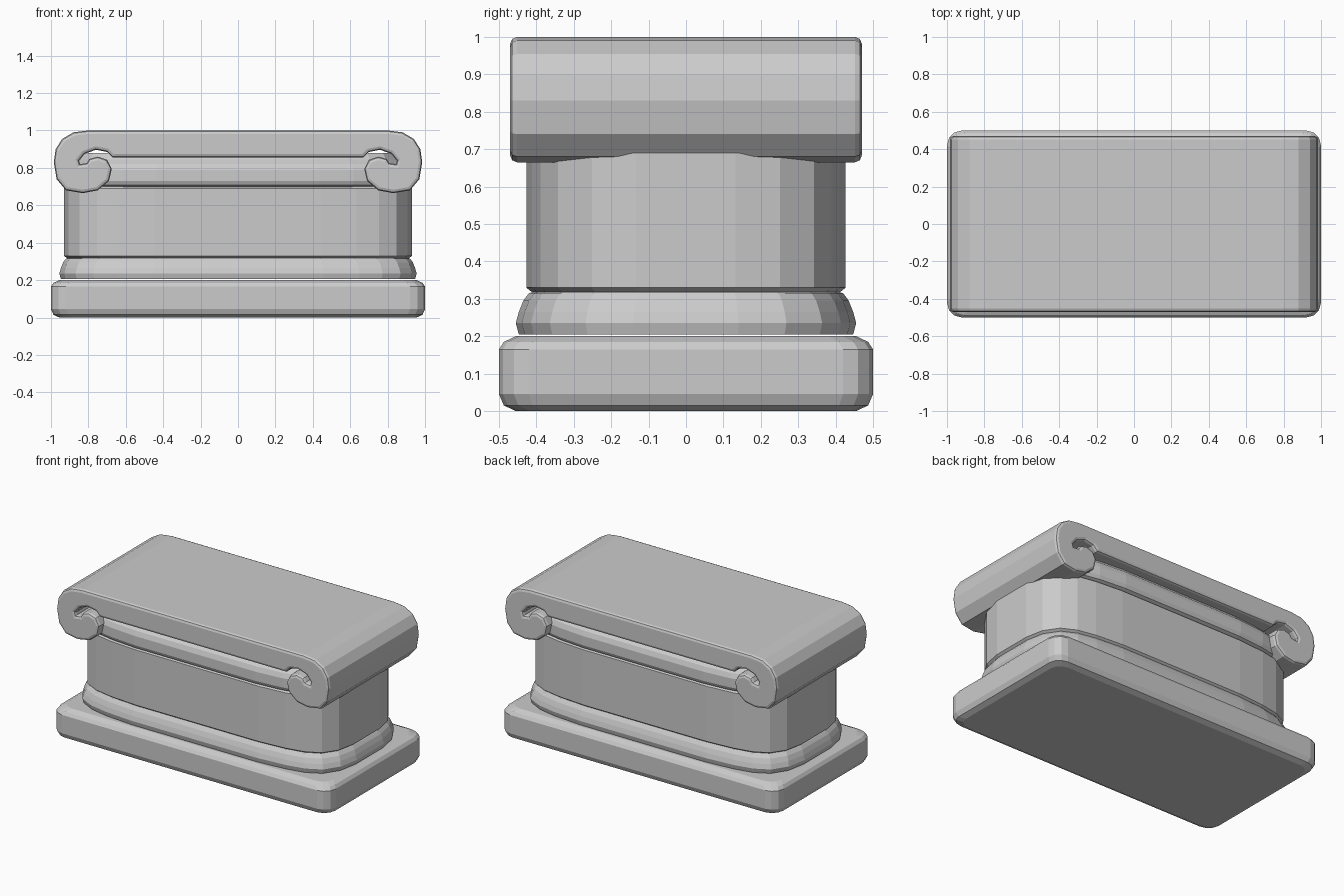
import bpy, bmesh
from math import sin, cos, pi

if "Cube" in bpy.data.objects:
    bpy.data.objects.remove(bpy.data.objects["Cube"])


def finish(name, bm):
    bmesh.ops.recalc_face_normals(bm, faces=bm.faces[:])
    me = bpy.data.meshes.new(name)
    bm.to_mesh(me)
    bm.free()
    ob = bpy.data.objects.new(name, me)
    bpy.context.collection.objects.link(ob)
    return ob


def mirror4(quarter):
    # quarter runs from the +x side round to the +y side
    half = quarter + [(-x, y) for x, y in reversed(quarter)]
    return half + [(-x, -y) for x, y in half]


def stack(name, plan, hx, hy, levels):
    # plan is a unit outline; levels are (inset, z)
    bm = bmesh.new()
    rings = [[bm.verts.new((px * (hx - d), py * (hy - d), z)) for px, py in plan]
             for d, z in levels]
    n = len(plan)
    for a, b in zip(rings, rings[1:]):
        for i in range(n):
            j = (i + 1) % n
            bm.faces.new((a[i], a[j], b[j], b[i]))
    bm.faces.new(rings[0][::-1])
    bm.faces.new(rings[-1])
    return finish(name, bm)


# Outlines: rounded rectangle for the plinth, soft oval for the column
R = 0.08
rect = mirror4([(1 - R + R * cos(i * pi / 6), (0.5 - R + R * sin(i * pi / 6)) / 0.5)
                for i in range(4)])
oval = mirror4([(1, 0.31), (0.975, 0.59), (0.91, 0.80), (0.81, 0.91),
                (0.68, 0.965), (0.48, 1)])

# Plinth
stack("plinth", rect, 1.0, 0.5,
      [(0.045, 0), (0.013, 0.015), (0, 0.045), (0, 0.165), (0.013, 0.185), (0.045, 0.2)])

# Lower moulding
stack("base_moulding", oval, 0.955, 0.455,
      [(0.008, 0.205), (0, 0.235), (0.008, 0.265), (0.02, 0.295), (0.035, 0.315), (0.05, 0.32)])

# Shaft
stack("shaft", oval, 0.93, 0.427,
      [(0.015, 0.318), (0, 0.33), (0, 0.69), (0.015, 0.702)])

# Upper moulding under the scroll slab
stack("neck_moulding", oval, 0.91, 0.447,
      [(0.03, 0.698), (0.01, 0.708), (0, 0.73), (0, 0.79), (0.012, 0.82), (0.04, 0.845), (0.06, 0.88)])

# Scroll slab: right half profile mirrored, extruded front to back
curl = [(0.67, 0.855), (0.70, 0.885), (0.76, 0.897), (0.82, 0.875), (0.85, 0.838),
        (0.845, 0.82), (0.81, 0.825), (0.795, 0.848), (0.75, 0.86), (0.70, 0.843),
        (0.675, 0.795), (0.69, 0.73), (0.75, 0.68), (0.83, 0.665), (0.92, 0.68),
        (0.97, 0.74), (0.985, 0.83), (0.975, 0.90), (0.94, 0.955), (0.88, 0.99),
        (0.80, 1.0)]
profile = curl + [(-x, z) for x, z in reversed(curl)]
bm = bmesh.new()
front = bm.faces.new([bm.verts.new((x, -0.47, z)) for x, z in profile])
ext = bmesh.ops.extrude_face_region(bm, geom=[front], use_keep_orig=True)
bmesh.ops.translate(bm, vec=(0, 0.94, 0),
                    verts=[v for v in ext["geom"] if isinstance(v, bmesh.types.BMVert)])
bmesh.ops.recalc_face_normals(bm, faces=bm.faces[:])
rim = [e for e in bm.edges if abs(e.verts[0].co.y - e.verts[1].co.y) < 1e-5]
bmesh.ops.bevel(bm, geom=rim, offset=0.018, offset_type='OFFSET', segments=2,
                profile=0.5, affect='EDGES', clamp_overlap=False)
finish("scroll_slab", bm)
